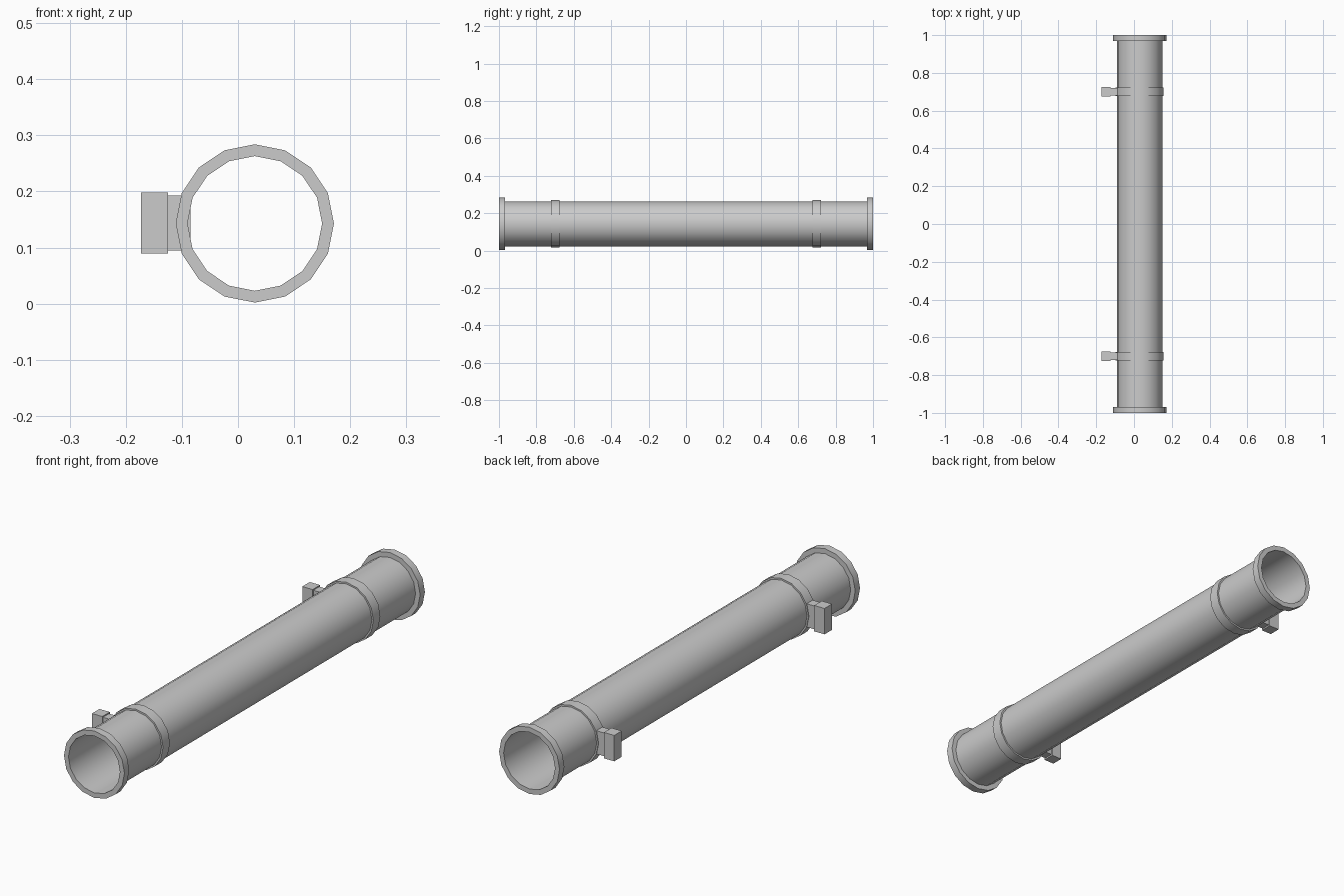
import bpy, bmesh, math

if "Cube" in bpy.data.objects:
    bpy.data.objects.remove(bpy.data.objects["Cube"])

CX, CZ, SIDES = 0.03, 0.143, 16      # pipe axis and facet count

grey = bpy.data.materials.new("plain_grey")
grey.diffuse_color = (0.6, 0.6, 0.6, 1)
grey.use_nodes = True
grey.node_tree.nodes["Principled BSDF"].inputs["Base Color"].default_value = grey.diffuse_color


def finish(name, bm):
    mesh = bpy.data.meshes.new(name)
    bm.to_mesh(mesh)
    bm.free()
    mesh.materials.append(grey)
    ob = bpy.data.objects.new(name, mesh)
    bpy.context.collection.objects.link(ob)
    bpy.context.view_layer.objects.active = ob
    ob.select_set(True)
    bpy.ops.object.shade_smooth_by_angle(angle=math.radians(30))
    ob.select_set(False)
    return ob


def revolve(name, profile):
    """Spin (radius, y) points, listed with rising y, around the pipe axis."""
    bm = bmesh.new()
    rings = []
    for r, y in profile:
        rings.append([bm.verts.new((CX + r * math.cos(a), y, CZ + r * math.sin(a)))
                      for a in (2 * math.pi * i / SIDES for i in range(SIDES))])
    for a, b in zip(rings, rings[1:]):
        for i in range(SIDES):
            j = (i + 1) % SIDES
            bm.faces.new((a[i], b[i], b[j], a[j]))
    return finish(name, bm)


def box(name, x0, x1, y0, y1, z0, z1):
    bm = bmesh.new()
    bmesh.ops.create_cube(bm, size=1)
    for v in bm.verts:
        v.co = (x1 if v.co.x > 0 else x0,
                y1 if v.co.y > 0 else y0,
                z1 if v.co.z > 0 else z0)
    return finish(name, bm)


# open thin-walled pipe
revolve("pipe", [(0.12, -1), (0.12, 1)])

for end, s in (("front", -1), ("back", 1)):
    # raised rim at the pipe mouth
    lo, hi = sorted((s * 0.968, s * 1.0))
    revolve(end + "_flange", [(0.12, lo), (0.141, lo), (0.141, hi), (0.12, hi)])
    # clamp band around the pipe
    y = s * 0.70
    lo, hi = y - 0.023, y + 0.023
    revolve(end + "_clamp_band", [(0.12, lo), (0.127, lo), (0.127, hi), (0.12, hi)])
    # wall bracket: narrow neck and wider block
    box(end + "_bracket_neck", -0.125, -0.085, y - 0.02, y + 0.02, 0.095, 0.193)
    box(end + "_bracket_block", -0.173, -0.125, y - 0.025, y + 0.025, 0.089, 0.198)
